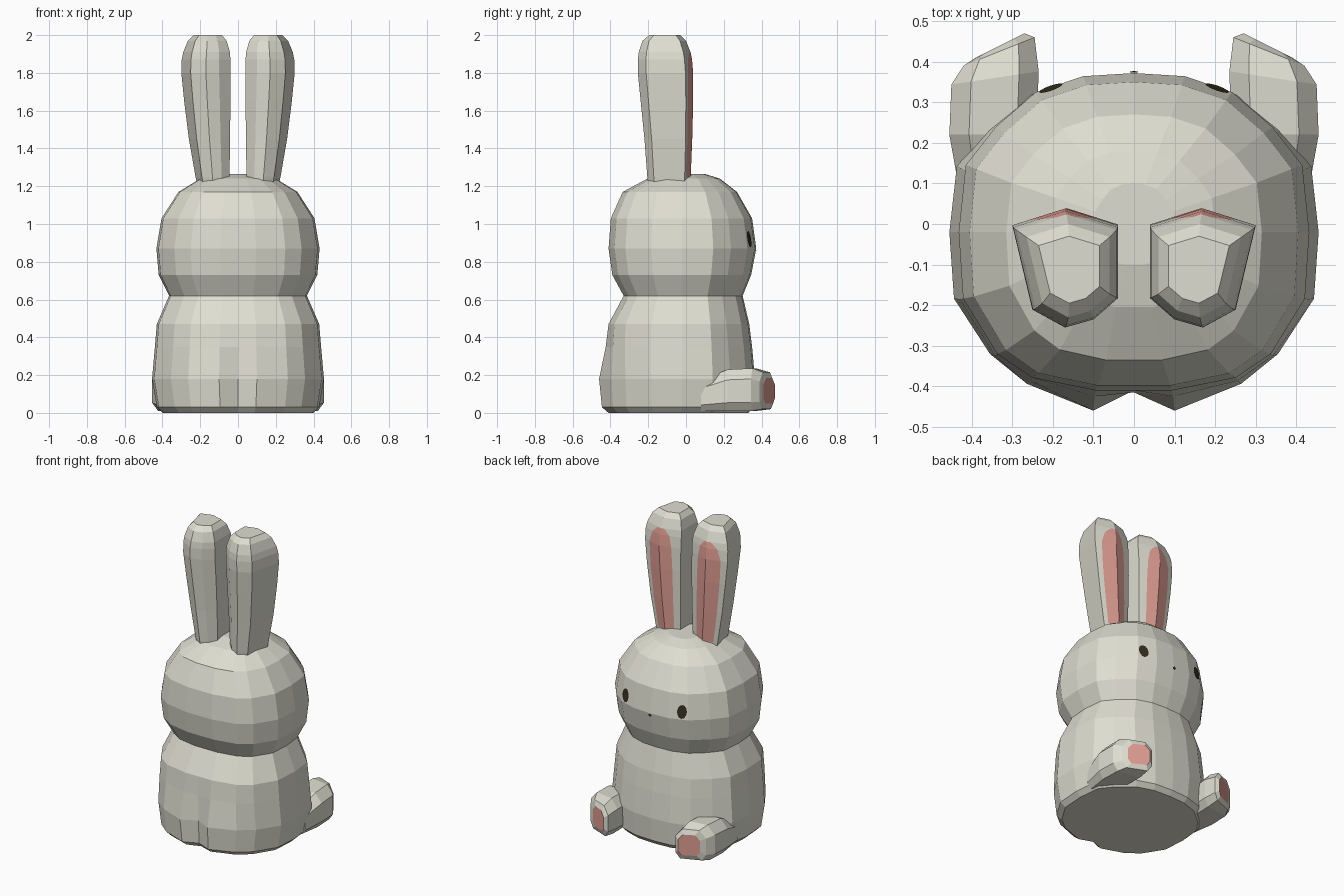
import bpy, bmesh, math
from mathutils import Vector
from mathutils.bvhtree import BVHTree

if "Cube" in bpy.data.objects:
    bpy.data.objects.remove(bpy.data.objects["Cube"])


def material(name, color):
    m = bpy.data.materials.new(name)
    m.diffuse_color = (*color, 1)
    m.use_nodes = True
    m.node_tree.nodes["Principled BSDF"].inputs["Base Color"].default_value = m.diffuse_color
    return m


CREAM = material("cream", (0.74, 0.73, 0.64))
PINK = material("soft_pink", (0.74, 0.34, 0.29))
DARK = material("dark_brown", (0.035, 0.027, 0.012))


def finish(name, bm, mats):
    bmesh.ops.recalc_face_normals(bm, faces=bm.faces)
    me = bpy.data.meshes.new(name)
    bm.to_mesh(me)
    for m in mats:
        me.materials.append(m)
    ob = bpy.data.objects.new(name, me)
    bpy.context.collection.objects.link(ob)
    return ob


def loft(name, rings, accent=lambda ring, seg: False, accent_cap=False):
    """Skin a list of equal-length point rings, cap both ends."""
    bm = bmesh.new()
    vr = [[bm.verts.new(p) for p in r] for r in rings]
    n = len(rings[0])
    for i in range(len(vr) - 1):
        for j in range(n):
            k = (j + 1) % n
            f = bm.faces.new((vr[i][j], vr[i][k], vr[i + 1][k], vr[i + 1][j]))
            f.material_index = int(accent(i, j))
    bm.faces.new(vr[0])
    bm.faces.new(vr[-1]).material_index = int(accent_cap)
    return finish(name, bm, (CREAM, PINK))


# Shared half outline of head and body: x, y as fractions of width and depth
HALF = [(0, 1), (.29, .98), (.56, .88), (.79, .66), (.96, .42), (1, 0),
        (.975, -.42), (.78, -.77), (.58, -.92), (.22, -1), (0, -1)]
OUTLINE = HALF + [(-x, y) for x, y in HALF[-2:0:-1]]


def trunk_ring(z, w, back, front, bump=0):
    """Ring around the trunk; bump swells the two rear haunches."""
    pts = []
    for x, y in OUTLINE:
        d = front + .02 if y > 0 else -.02 - back
        swell = bump if y == -1 and x != 0 else bump * .3 if y < -.9 and x else 0
        pts.append((x * w, -.02 + y * d - swell, z))
    return pts


# Body: z, half width, back y, front y, haunch bump
loft("body", [trunk_ring(*r) for r in (
    (0, .40, -.38, .33, .03), (.03, .43, -.405, .355, .04),
    (.18, .455, -.41, .365, .05), (.35, .44, -.415, .35, .01),
    (.47, .43, -.41, .335, 0), (.62, .365, -.33, .30, 0))])

# Head
head = loft("head", [trunk_ring(*r) for r in (
    (.62, .365, -.33, .30), (.73, .42, -.39, .345), (.87, .432, -.41, .372),
    (1.03, .405, -.398, .35), (1.17, .315, -.335, .27),
    (1.24, .20, -.205, .18), (1.265, .10, -.10, .10))])


# Ears with pink inner faces on the +y side
def ear_ring(s, z, x0, x1, y0, y1, p0, p1):
    def front(u):
        return (u, .86 + .14 * (1 - abs(u - .5) / .5))
    prof = [(0, .86), front(p0), (.5, 1), front(p1), (1, .86),
            (.81, .15), (.5, 0), (.23, .07), (0, .25)]
    return [(s * (x0 + u * (x1 - x0)), y0 + v * (y1 - y0), z) for u, v in prof]


EAR = [(1.12, .05, .20, -.19, .02, .2, .86), (1.25, .045, .225, -.205, .025, .2, .86),
       (1.45, .042, .26, -.22, .033, .2, .86), (1.65, .04, .285, -.24, .038, .2, .86),
       (1.80, .04, .30, -.255, .038, .22, .84), (1.87, .04, .298, -.255, .032, .28, .76),
       (1.91, .043, .29, -.25, .024, .42, .6), (1.97, .06, .265, -.23, 0, .35, .65),
       (2.0, .085, .235, -.195, -.03, .35, .65)]
for side, s in (("left", -1), ("right", 1)):
    loft("ear_" + side, [ear_ring(s, *r) for r in EAR],
         accent=lambda ring, seg: 1 <= ring < 6 and seg in (1, 2))


# Feet: eight-sided sections along y, turned slightly outward, with pink soles
def foot_ring(s, y, x0, x1, z0, z1, skew):
    cx, cz, hx, hz = (x0 + x1) / 2, (z0 + z1) / 2, (x1 - x0) / 2, (z1 - z0) / 2
    prof = [(1, .5), (.55, 1), (-.55, 1), (-1, .5), (-1, -.6), (-.7, -1), (.7, -1), (1, -.6)]
    return [(s * (cx + u * hx), y - skew * u * hx, cz + v * hz) for u, v in prof]


FOOT = [(.08, .24, .43, .01, .17, 0), (.22, .24, .455, .01, .23, 0),
        (.36, .235, .45, .01, .236, .15), (.425, .245, .42, .02, .215, .4),
        (.44, .27, .39, .05, .185, .5)]
for side, s in (("left", -1), ("right", 1)):
    loft("foot_" + side, [foot_ring(s, *r) for r in FOOT], accent_cap=True)

# Eyes and nose: thin plates laid onto the head surface
tree = BVHTree.FromPolygons([v.co for v in head.data.vertices],
                            [p.vertices for p in head.data.polygons])


def face_plate(name, x, z, rx, rz, sides):
    bm = bmesh.new()

    def drop(px, pz):
        hit = tree.ray_cast(Vector((px, 2, pz)), Vector((0, -1, 0)))[0]
        return bm.verts.new((px, hit.y + .005, pz))
    rim = [drop(x + rx * math.sin(2 * math.pi * i / sides),
                z - rz * math.cos(2 * math.pi * i / sides)) for i in range(sides)]
    mid = drop(x, z)
    for i in range(sides):
        f = bm.faces.new((mid, rim[i], rim[(i + 1) % sides]))
        f.normal_update()
        if f.normal.y < 0:
            f.normal_flip()
    me = bpy.data.meshes.new(name)
    bm.to_mesh(me)
    me.materials.append(DARK)
    bpy.context.collection.objects.link(bpy.data.objects.new(name, me))


face_plate("eye_left", -.205, .92, .029, .043, 12)
face_plate("eye_right", .205, .92, .029, .043, 12)
face_plate("nose", 0, .86, .012, .010, 6)
